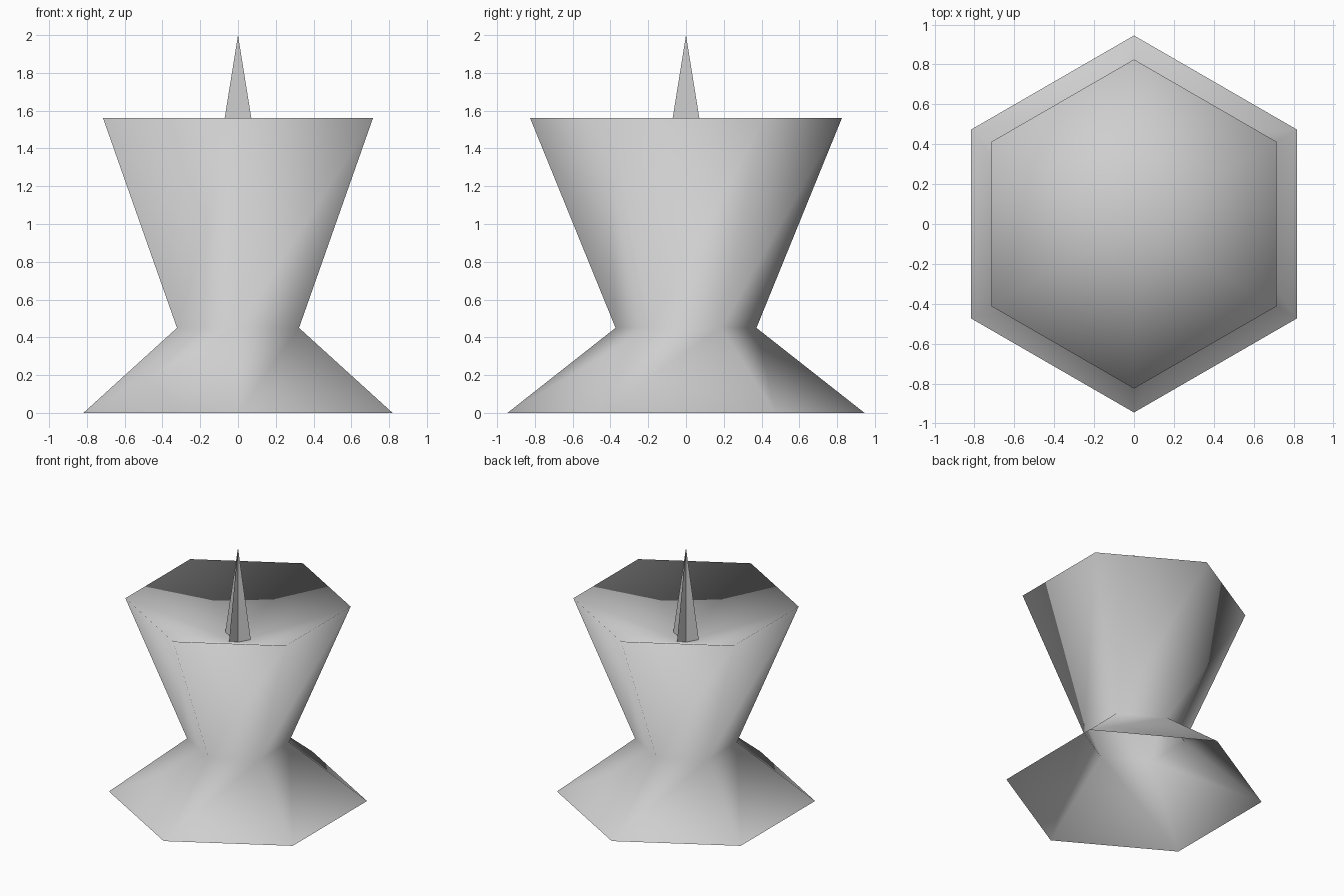
import bpy
import bmesh
from math import cos, sin, pi

cube = bpy.data.objects.get("Cube")
if cube:
    bpy.data.objects.remove(cube, do_unlink=True)

SIDES = 6

# One pale grey for everything
grey = bpy.data.materials.new("pale_grey")
grey.use_nodes = True
colour = (0.62, 0.62, 0.62, 1)
grey.diffuse_color = colour
grey.node_tree.nodes["Principled BSDF"].inputs["Base Color"].default_value = colour


def add_object(name, bm, smooth):
    for face in bm.faces:
        face.smooth = smooth
    mesh = bpy.data.meshes.new(name)
    bm.to_mesh(mesh)
    bm.free()
    mesh.materials.append(grey)
    obj = bpy.data.objects.new(name, mesh)
    bpy.context.collection.objects.link(obj)
    return obj


def ring(bm, radius, z):
    angles = [pi / 2 + 2 * pi * i / SIDES for i in range(SIDES)]
    return [bm.verts.new((radius * cos(a), radius * sin(a), z)) for a in angles]


# Six-sided stand: hollow flared foot, waist and cup, with a sunken pointed bowl
bm = bmesh.new()
rings = [ring(bm, r, z) for r, z in ((0.945, 0), (0.373, 0.45), (0.825, 1.56))]
bowl_point = bm.verts.new((0, 0, 1.24))
for i in range(SIDES):
    j = (i + 1) % SIDES
    for low, high in zip(rings, rings[1:]):
        bm.faces.new((low[i], low[j], high[j], high[i]))
    bm.faces.new((rings[-1][i], rings[-1][j], bowl_point))
add_object("hexagonal_stand", bm, True)

# Spike: two crossed triangular sheets rising from the bowl
bm = bmesh.new()
for dx, dy in ((0.122, 0), (0, 0.122)):
    corners = ((-dx, -dy, 1.24), (dx, dy, 1.24), (0, 0, 2))
    bm.faces.new([bm.verts.new(c) for c in corners])
add_object("crossed_spike", bm, False)
